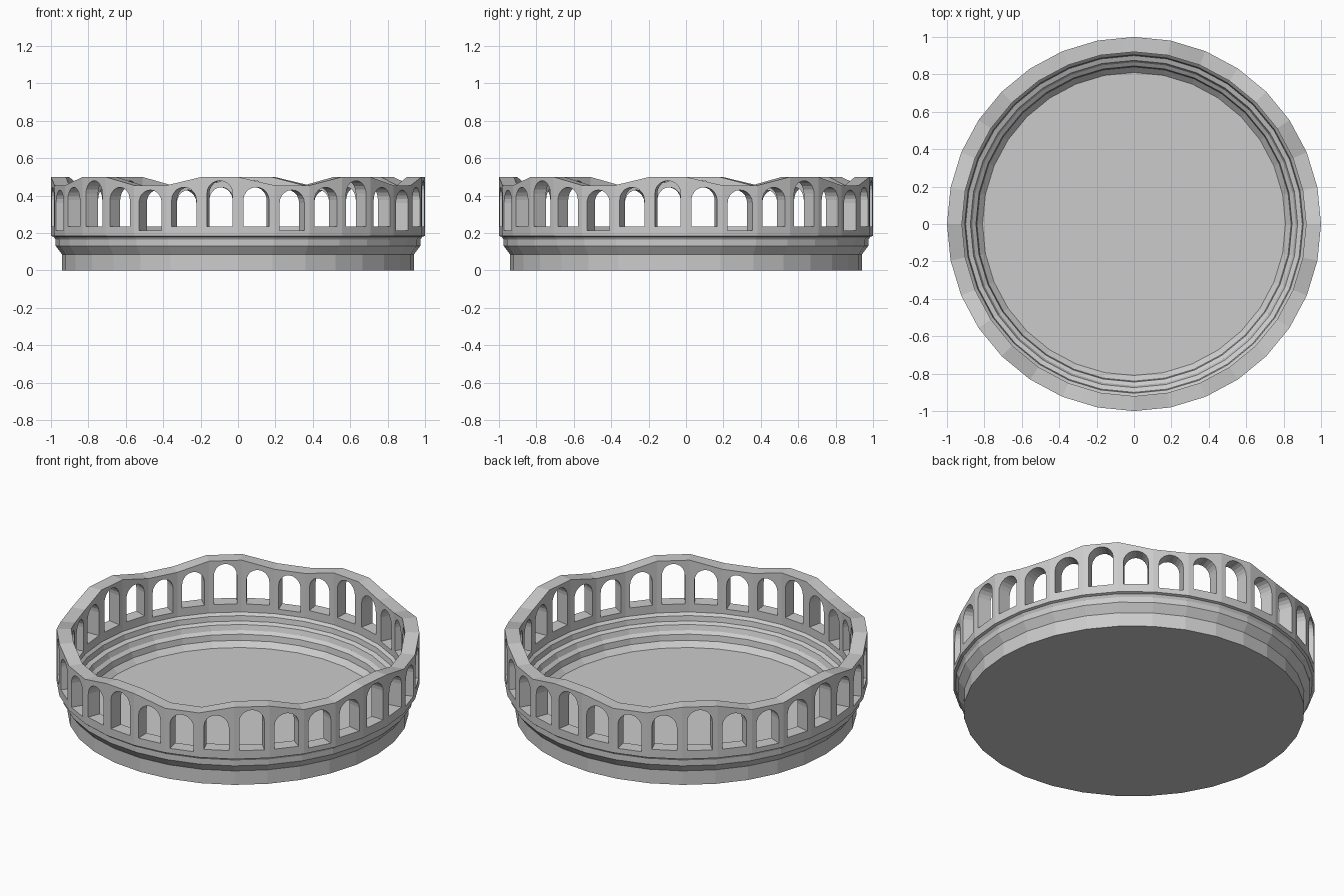
import bpy, bmesh
from math import sin, cos, pi

if "Cube" in bpy.data.objects:
    bpy.data.objects.remove(bpy.data.objects["Cube"])

SIDES = 32
OUT, INN = 1.0, 0.92
RING_Z = 0.185


def finish(name, bm):
    bmesh.ops.remove_doubles(bm, verts=bm.verts, dist=1e-4)
    bmesh.ops.recalc_face_normals(bm, faces=bm.faces)
    mesh = bpy.data.meshes.new(name)
    bm.to_mesh(mesh)
    bm.free()
    obj = bpy.data.objects.new(name, mesh)
    bpy.context.collection.objects.link(obj)
    return obj


def direction(n):
    a = 2 * pi * n / SIDES
    return cos(a), sin(a)


# Dish: lathed profile from floor edge, up the inside, over and down the outside
def make_dish():
    profile = [(0.81, 0.02), (0.84, 0.05), (0.845, 0.085), (0.865, 0.10),
               (0.875, 0.13), (0.90, 0.14), (0.905, 0.17), (INN, RING_Z),
               (OUT, RING_Z), (0.985, 0.18), (0.975, 0.165), (0.975, 0.132),
               (0.94, 0.085), (0.94, 0.0)]
    bm = bmesh.new()
    rows = []
    for r, z in profile:
        rows.append([bm.verts.new((r * direction(n)[0], r * direction(n)[1], z))
                     for n in range(SIDES)])
    for i, (a, b) in enumerate(zip(rows, rows[1:])):
        if profile[i] == (INN, RING_Z):
            continue  # covered by the arcade above
        for n in range(SIDES):
            m = (n + 1) % SIDES
            bm.faces.new((a[n], a[m], b[m], b[n]))
    bm.faces.new(rows[0])
    bm.faces.new(rows[-1])
    return bm


# Arcade: one arched opening per side under a wavy rim
def rim_height(n):
    return 0.5 if n % 4 in (0, 3) else 0.455


def make_arcade(bm):
    half, steps = 0.069, 10
    length = 2 * sin(pi / SIDES)
    for n in range(SIDES):
        z0, z1 = rim_height(n), rim_height(n + 1)
        mean = (z0 + z1) / 2
        if mean > 0.49:
            top, sill = 0.48, 0.235
        elif mean > 0.46:
            top, sill = 0.445, 0.235
        else:
            top, sill = 0.43, 0.215
        (ax, ay), (bx, by) = direction(n), direction(n + 1)

        # matching loops in panel coordinates (u along the side, z up)
        arch = [(0.5 - half / length, sill)]
        frame = [(0, RING_Z)]
        for i in range(steps + 1):
            t = pi * i / steps
            u = i / steps
            arch.append((0.5 - half * cos(t) / length, top - half + half * sin(t)))
            frame.append((u, z0 + (z1 - z0) * u))
        arch.append((0.5 + half / length, sill))
        frame.append((1, RING_Z))

        def place(loop, r):
            return [bm.verts.new((r * (ax + (bx - ax) * u),
                                  r * (ay + (by - ay) * u), z)) for u, z in loop]

        ao, fo = place(arch, OUT), place(frame, OUT)
        ai, fi = place(arch, INN), place(frame, INN)
        count = len(arch)
        for i in range(count):
            j = (i + 1) % count
            bm.faces.new((fo[i], fo[j], ao[j], ao[i]))   # outer face
            bm.faces.new((fi[j], fi[i], ai[i], ai[j]))   # inner face
            bm.faces.new((ao[i], ao[j], ai[j], ai[i]))   # opening walls
            if 1 <= i < count - 2:
                bm.faces.new((fo[j], fo[i], fi[i], fi[j]))  # rim top


body = make_dish()
make_arcade(body)
# merge coplanar facets of each panel
bmesh.ops.remove_doubles(body, verts=body.verts, dist=1e-4)
finish("arcaded_round_tray", body)
